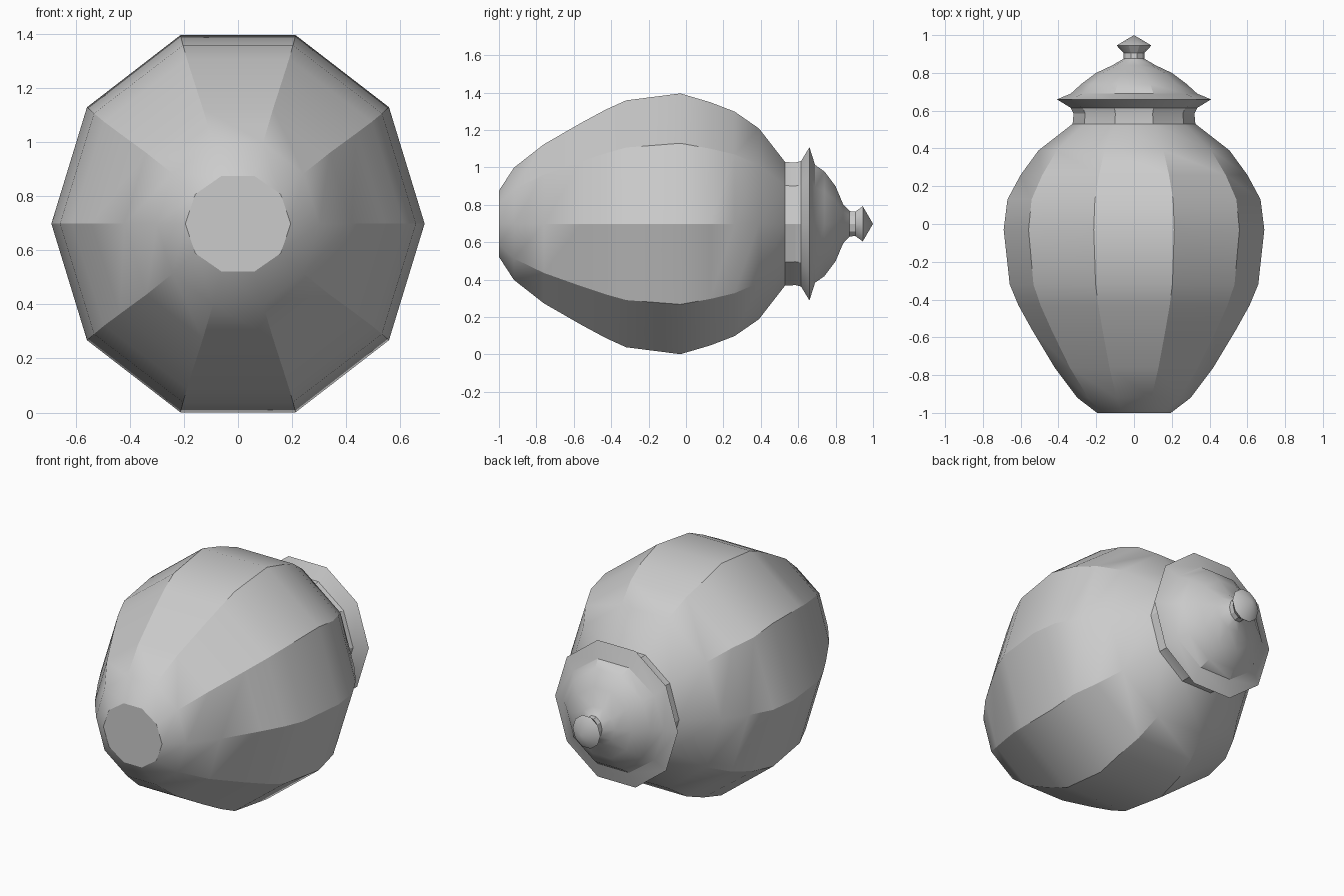
import bpy, bmesh, math

if "Cube" in bpy.data.objects:
    bpy.data.objects.remove(bpy.data.objects["Cube"])

SIDES = 10
AXIS_Z = 0.698


def lathe(name, profile, cap_start=False):
    """Ten-sided lathe along y; profile rows are (y, half width, half height)."""
    bm = bmesh.new()
    rings = []
    for y, rx, hz in profile:
        if rx == 0:
            rings.append([bm.verts.new((0, y, AXIS_Z))])
            continue
        rz = hz / math.sin(math.radians(72))
        rings.append([bm.verts.new((rx * math.cos(math.tau * i / SIDES), y,
                                    AXIS_Z + rz * math.sin(math.tau * i / SIDES)))
                      for i in range(SIDES)])
    for a, b in zip(rings, rings[1:]):
        for i in range(SIDES):
            j = (i + 1) % SIDES
            if len(b) == 1:
                bm.faces.new((a[i], b[0], a[j]))
            else:
                bm.faces.new((a[i], b[i], b[j], a[j]))
    if cap_start:
        bm.faces.new(rings[0])
    bmesh.ops.recalc_face_normals(bm, faces=bm.faces)
    mesh = bpy.data.meshes.new(name)
    bm.to_mesh(mesh)
    bm.free()
    ob = bpy.data.objects.new(name, mesh)
    bpy.context.collection.objects.link(ob)
    # open strips: make sure normals face away from the axis
    f = max(mesh.polygons, key=lambda p: p.center.z)
    if f.normal.z < 0:
        mesh.flip_normals()
    bpy.ops.object.select_all(action='DESELECT')
    ob.select_set(True)
    bpy.context.view_layer.objects.active = ob
    bpy.ops.object.shade_smooth_by_angle(angle=math.radians(28))
    return ob


# Jar body lying on its side, base towards the front
lathe("jar_body", [
    (-1.0, 0.195, 0.177), (-0.92, 0.30, 0.30), (-0.76, 0.42, 0.425),
    (-0.56, 0.54, 0.54), (-0.43, 0.612, 0.61), (-0.32, 0.658, 0.66),
    (-0.03, 0.69, 0.697), (0.13, 0.67, 0.65), (0.26, 0.60, 0.60),
    (0.39, 0.505, 0.51), (0.53, 0.325, 0.33)], cap_start=True)

# Neck
lathe("neck", [(0.53, 0.325, 0.33), (0.585, 0.32, 0.328), (0.615, 0.335, 0.335)])

# Lid with flared rim
lathe("lid", [
    (0.615, 0.335, 0.335), (0.66, 0.408, 0.41), (0.69, 0.335, 0.315),
    (0.74, 0.28, 0.28), (0.80, 0.20, 0.20), (0.84, 0.115, 0.105),
    (0.875, 0.055, 0.068)])

# Lid knob
lathe("lid_knob", [(0.875, 0.055, 0.068), (0.905, 0.055, 0.065),
                   (0.945, 0.092, 0.094), (1.0, 0, 0)])
